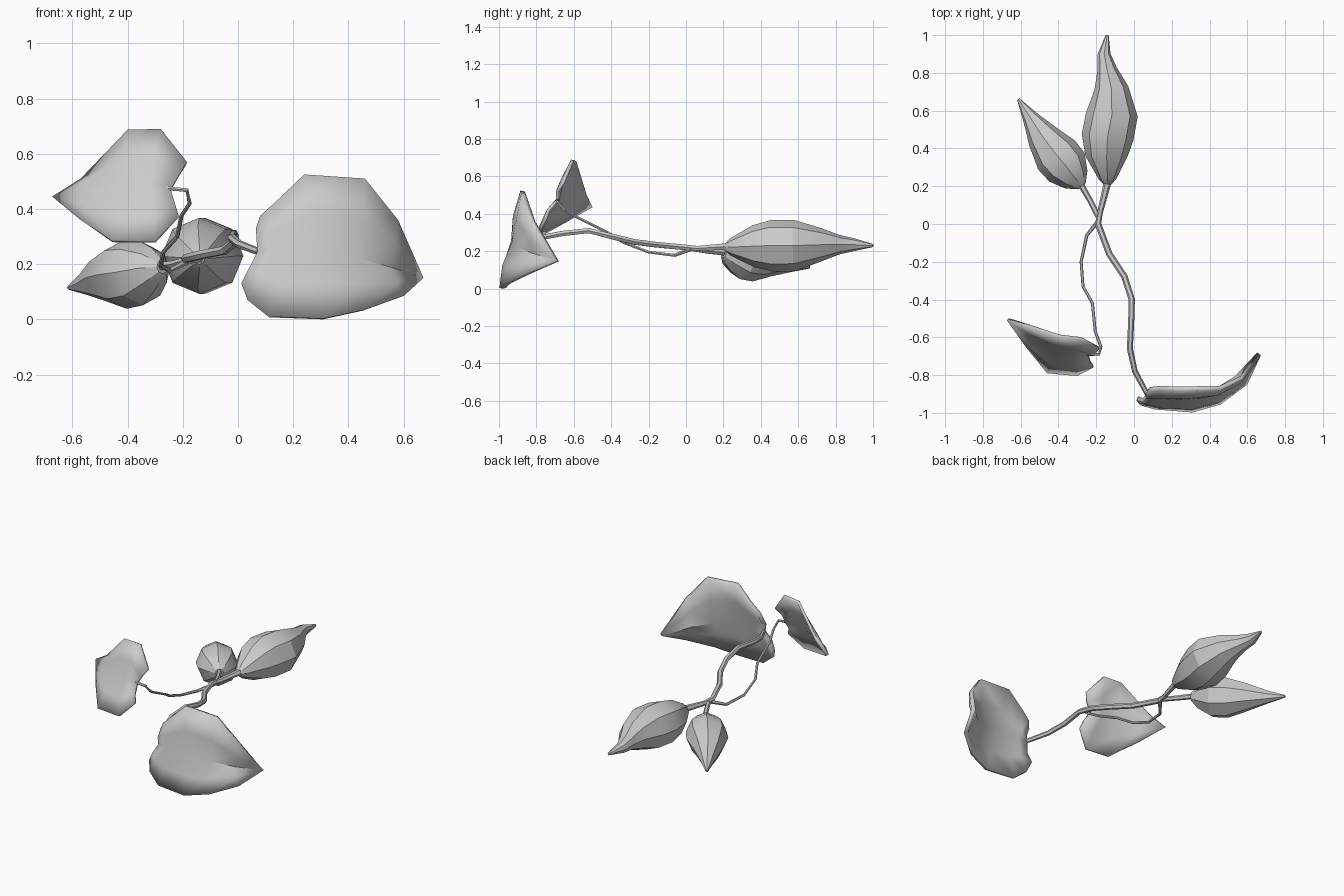
import bpy, bmesh, math
from mathutils import Vector

if "Cube" in bpy.data.objects:
    bpy.data.objects.remove(bpy.data.objects["Cube"])


def finish(name, bm, angle):
    me = bpy.data.meshes.new(name)
    bm.to_mesh(me)
    bm.free()
    ob = bpy.data.objects.new(name, me)
    bpy.context.collection.objects.link(ob)
    bpy.ops.object.select_all(action='DESELECT')
    bpy.context.view_layer.objects.active = ob
    ob.select_set(True)
    bpy.ops.object.shade_smooth_by_angle(angle=math.radians(angle))
    return ob


def loft(name, sections, sides, angle=30):
    """Closed tube through sections given as (x, y, z, radius)."""
    bm = bmesh.new()
    pts = [Vector(s[:3]) for s in sections]
    rings = []
    for i, s in enumerate(sections):
        t = (pts[min(i + 1, len(pts) - 1)] - pts[max(i - 1, 0)]).normalized()
        ref = Vector((0, 0, 1)) if abs(t.z) < 0.9 else Vector((0, 1, 0))
        u = t.cross(ref).normalized()
        v = u.cross(t)
        ring = []
        for k in range(sides):
            a = 2 * math.pi * k / sides
            ring.append(bm.verts.new(pts[i] + (u * math.cos(a) + v * math.sin(a)) * s[3]))
        rings.append(ring)
    for a, b in zip(rings, rings[1:]):
        for k in range(sides):
            n = (k + 1) % sides
            bm.faces.new((a[k], a[n], b[n], b[k]))
    bm.faces.new(rings[0])
    bm.faces.new(rings[-1])
    bmesh.ops.recalc_face_normals(bm, faces=bm.faces)
    return finish(name, bm, angle)


def leaf(name, stations, tip, bulge, thick):
    """Two lobes either side of a sunken midrib; stations are (upper, mid, lower)."""
    bm = bmesh.new()
    push = Vector((0, -bulge, 0))
    rows = []
    for up, mid, low in stations:
        up, mid, low = Vector(up), Vector(mid), Vector(low)
        row = (low, (low + mid) / 2 + push, mid, (mid + up) / 2 + push, up)
        rows.append([bm.verts.new(p) for p in row])
    end = bm.verts.new(tip)
    for a, b in zip(rows, rows[1:]):
        for k in range(4):
            bm.faces.new((a[k], b[k], b[k + 1], a[k + 1]))
    for k in range(4):
        bm.faces.new((rows[-1][k], end, rows[-1][k + 1]))
    bm.normal_update()
    if sum(f.normal.y for f in bm.faces) > 0:
        bmesh.ops.reverse_faces(bm, faces=bm.faces)
    ob = finish(name, bm, 40)
    mod = ob.modifiers.new("thickness", 'SOLIDIFY')
    mod.thickness = thick
    mod.offset = -1
    return ob


# Buds
loft("large_bud", [(-.14, .21, .22, .02), (-.14, .235, .222, .045), (-.145, .36, .227, .112),
                   (-.14, .46, .23, .138), (-.117, .58, .23, .137), (-.12, .72, .235, .09),
                   (-.143, .82, .235, .052), (-.158, .9, .235, .034), (-.142, 1.0, .23, .008)], 8, 25)
loft("small_bud", [(-.275, .2, .19, .025), (-.305, .235, .185, .075), (-.355, .30, .17, .12),
                   (-.41, .365, .162, .124), (-.485, .465, .15, .085), (-.55, .565, .13, .042),
                   (-.612, .66, .115, .008)], 8, 25)

# Stems
loft("main_stem", [(-.14, .22, .225, .02), (-.18, .06, .215, .015), (-.19, 0, .22, .017),
                   (-.13, -.16, .235, .017), (-.05, -.28, .25, .017), (-.012, -.4, .28, .017),
                   (-.015, -.52, .31, .016), (-.022, -.66, .295, .016), (.005, -.78, .272, .015),
                   (.075, -.91, .245, .013)], 6)
loft("small_bud_stem", [(-.29, .225, .19, .017), (-.23, .12, .2, .015), (-.18, .02, .215, .014)], 6)
loft("thin_stem", [(-.185, .02, .21, .012), (-.25, -.06, .178, .009), (-.28, -.2, .195, .008),
                   (-.27, -.33, .245, .008), (-.22, -.42, .3, .008), (-.205, -.57, .375, .008),
                   (-.175, -.65, .42, .008), (-.185, -.69, .468, .008), (-.26, -.69, .475, .008)], 6)

# Leaves
leaf("large_leaf", [((.065, -.895, .33), (.07, -.92, .245), (.012, -.935, .13)),
                    ((.08, -.885, .375), (.13, -.925, .25), (.035, -.96, .07)),
                    ((.13, -.88, .42), (.2, -.935, .255), (.11, -.982, .01)),
                    ((.24, -.885, .525), (.3, -.93, .25), (.31, -.998, .003)),
                    ((.46, -.88, .51), (.43, -.9, .222), (.46, -.955, .035)),
                    ((.58, -.825, .36), (.55, -.825, .19), (.6, -.85, .085))],
     (.672, -.695, .15), .018, .025)
leaf("small_leaf", [((-.185, -.665, .57), (-.245, -.695, .475), (-.215, -.76, .375)),
                    ((-.28, -.615, .69), (-.33, -.69, .485), (-.3, -.805, .285)),
                    ((-.4, -.6, .687), (-.42, -.665, .485), (-.46, -.79, .287)),
                    ((-.57, -.54, .51), (-.56, -.59, .47), (-.57, -.655, .36))],
     (-.673, -.51, .445), .015, .018)
